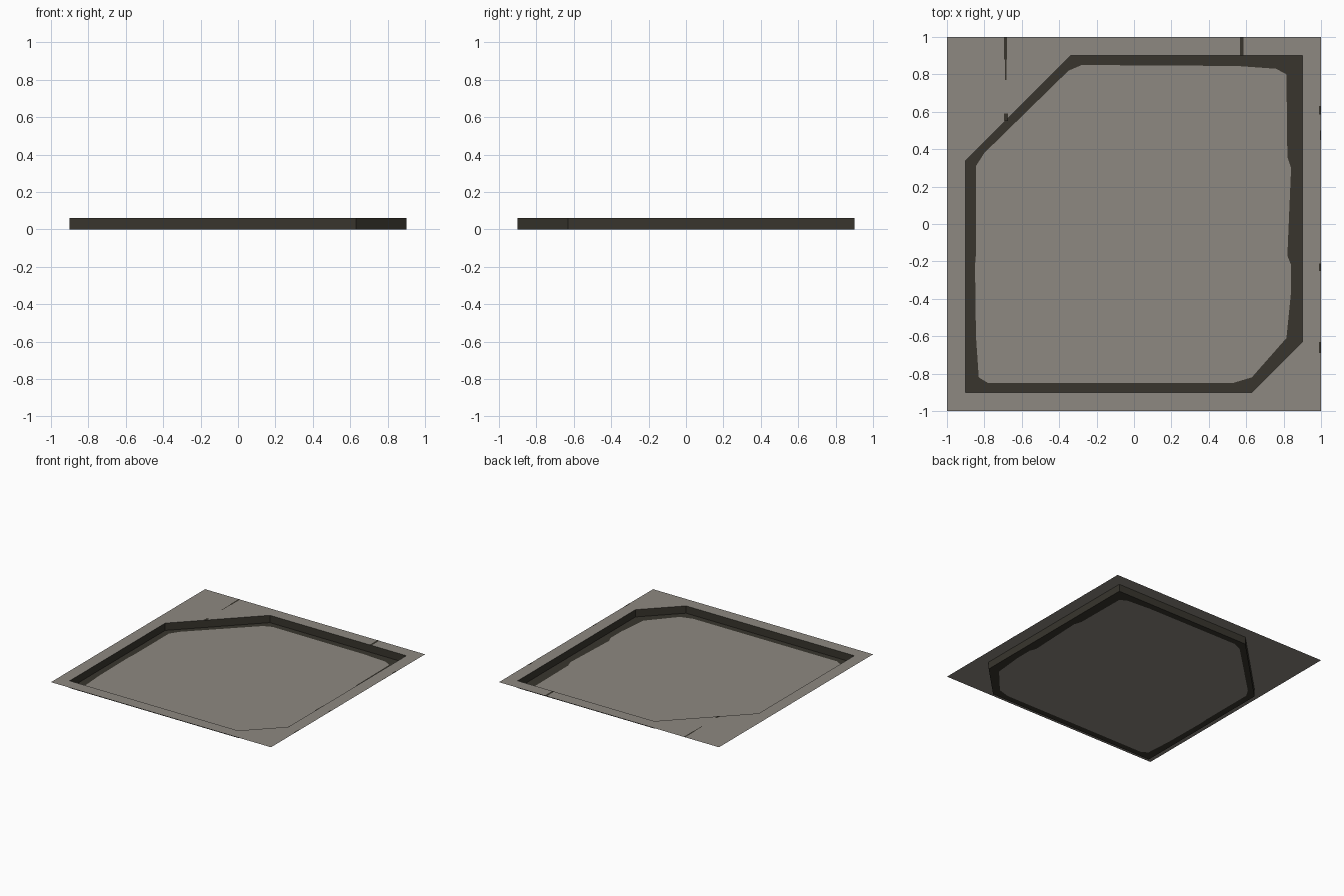
import bpy
import math

if "Cube" in bpy.data.objects:
    bpy.data.objects.remove(bpy.data.objects["Cube"])

H = 0.06      # depth of the recess


def material(name, rgb):
    m = bpy.data.materials.new(name)
    m.diffuse_color = (*rgb, 1)
    m.use_nodes = True
    m.node_tree.nodes["Principled BSDF"].inputs["Base Color"].default_value = m.diffuse_color
    return m


stone = material("warm_grey_stone", (0.27, 0.25, 0.22))
dark = material("dark_grime", (0.040, 0.036, 0.027))

# Outlines, all star-shaped around the centre
square = [(1, 1), (-1, 1), (-1, -1), (1, -1)]
recess = [(-0.9, 0.34), (-0.34, 0.9), (0.9, 0.9), (0.9, -0.63), (0.63, -0.9), (-0.9, -0.9)]
worn = [(-0.845, 0.31), (-0.80, 0.38), (-0.35, 0.82), (-0.28, 0.85), (0.55, 0.845),
        (0.76, 0.83), (0.815, 0.80), (0.82, 0.36), (0.84, 0.30), (0.82, -0.17),
        (0.84, -0.22), (0.84, -0.36), (0.815, -0.61), (0.63, -0.82), (0.53, -0.85),
        (-0.78, -0.85), (-0.83, -0.82), (-0.845, -0.6), (-0.85, -0.22), (-0.845, -0.16)]


def hit(poly, a):
    """Point where a ray from the centre at angle a meets the outline."""
    c, s = math.cos(a), math.sin(a)
    for (x0, y0), (x1, y1) in zip(poly, poly[1:] + poly[:1]):
        dx, dy = x1 - x0, y1 - y0
        den = c * dy - s * dx
        if abs(den) < 1e-9:
            continue
        r = (x0 * dy - y0 * dx) / den
        t = (x0 * s - y0 * c) / den
        if r > 0 and -1e-6 <= t <= 1 + 1e-6:
            return c * r, s * r


def add(name, verts, faces, mat):
    me = bpy.data.meshes.new(name)
    me.from_pydata(verts, [], faces)
    me.materials.append(mat)
    ob = bpy.data.objects.new(name, me)
    bpy.context.collection.objects.link(ob)
    return ob


def ring(name, outer, zo, inner, zi, mat):
    angles = sorted({round(math.atan2(y, x), 5) for x, y in outer + inner})
    n = len(angles)
    verts = [(*hit(inner, a), zi) for a in angles] + [(*hit(outer, a), zo) for a in angles]
    faces = [(i, n + i, n + (i + 1) % n, (i + 1) % n) for i in range(n)]
    add(name, verts, faces, mat)


# Flat rim, recess walls, dirty floor edge and clean floor
ring("rim", square, H, recess, H, stone)
ring("recess_walls", recess, H, recess, 0, dark)
ring("floor_border", recess, 0, worn, 0, dark)
floor = sorted(worn, key=lambda p: math.atan2(p[1], p[0]))
add("floor", [(x, y, 0) for x, y in floor], [tuple(range(len(floor)))], stone)

# Thin grime streaks on the rim: x0, x1, y0, y1
streaks = [(-0.694, -0.680, 0.88, 1.0), (-0.690, -0.683, 0.77, 0.88),
           (-0.695, -0.675, 0.55, 0.59), (0.567, 0.585, 0.90, 1.0),
           (0.988, 1.0, 0.585, 0.63), (0.994, 1.0, 0.45, 0.50),
           (0.990, 1.0, -0.25, -0.21), (0.990, 1.0, -0.69, -0.63)]
for x0, x1, y0, y1 in streaks:
    z = H + 0.0008
    add("grime_streak", [(x0, y0, z), (x1, y0, z), (x1, y1, z), (x0, y1, z)], [(0, 1, 2, 3)], dark)
